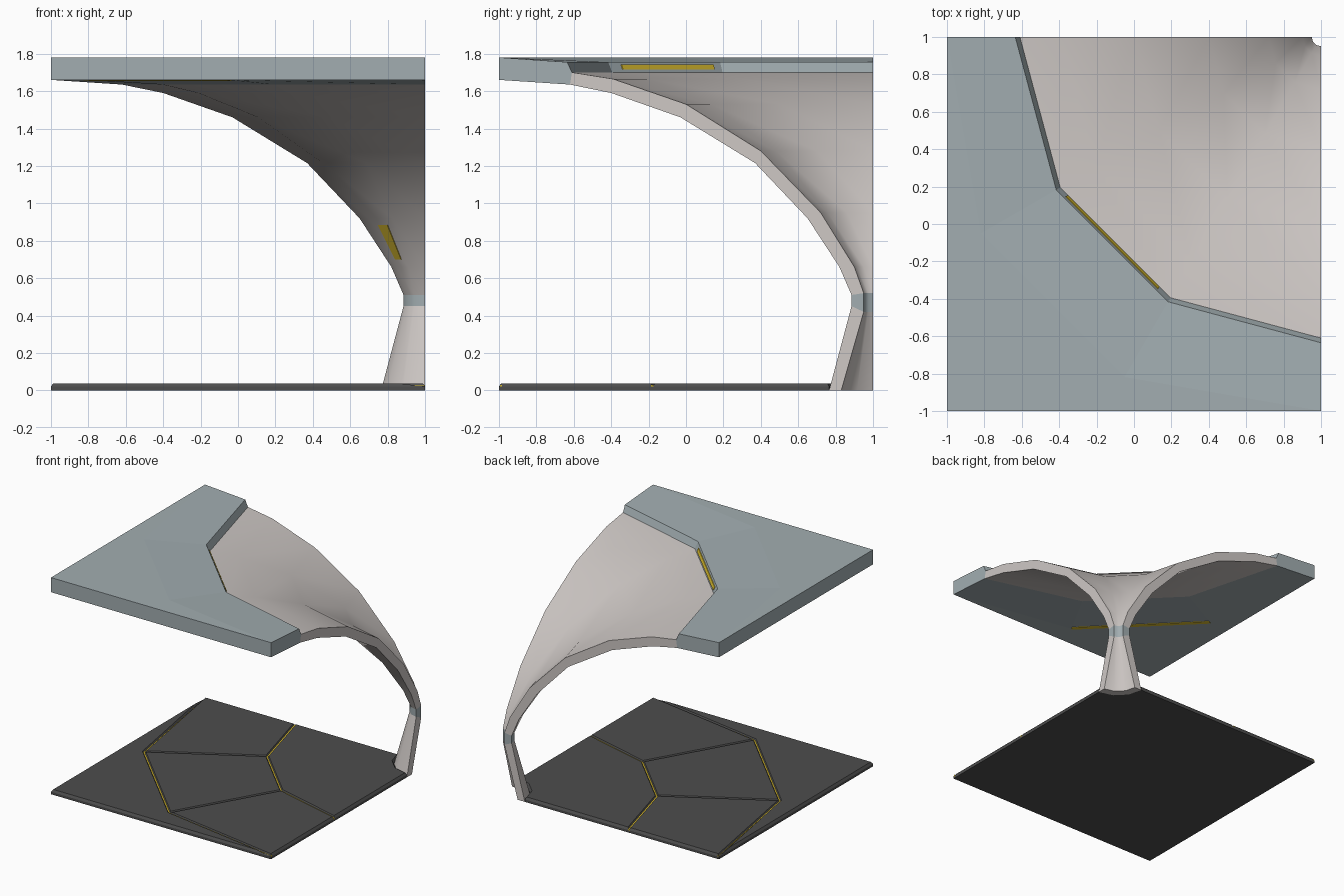
import bpy, bmesh
from math import cos, sin, radians
from mathutils import Vector

if "Cube" in bpy.data.objects:
    bpy.data.objects.remove(bpy.data.objects["Cube"])

# Everything is laid out on a 12-sided ring plan around the corner (1, 1)
DIRS = [Vector((cos(radians(a)), sin(radians(a)))) for a in (0, 30, 60, 90)]


def material(name, rgb):
    m = bpy.data.materials.new(name)
    m.diffuse_color = (*rgb, 1)
    m.use_nodes = True
    m.node_tree.nodes["Principled BSDF"].inputs["Base Color"].default_value = m.diffuse_color
    return m


PALE = material("pale_shell", (0.62, 0.58, 0.56))
BLUE = material("blue_grey", (0.36, 0.42, 0.44))
DARK = material("dark_floor", (0.075, 0.075, 0.075))
YELLOW = material("yellow_light", (0.72, 0.52, 0.03))


def ring(r, z, dirs=DIRS):
    # ring points, clamped to the square tile
    return [Vector((max(-1, 1 - r * d.x), max(-1, 1 - r * d.y), z)) for d in dirs]


def finish(name, bm, mat, smooth=False):
    bmesh.ops.remove_doubles(bm, verts=bm.verts, dist=1e-4)
    bmesh.ops.recalc_face_normals(bm, faces=bm.faces)
    me = bpy.data.meshes.new(name)
    bm.to_mesh(me)
    bm.free()
    me.materials.append(mat)
    ob = bpy.data.objects.new(name, me)
    bpy.context.collection.objects.link(ob)
    if smooth:
        bpy.ops.object.select_all(action='DESELECT')
        ob.select_set(True)
        bpy.context.view_layer.objects.active = ob
        bpy.ops.object.shade_smooth_by_angle(angle=radians(35))
    return ob


def sweep(name, profile, mat, dirs=DIRS, smooth=False):
    # closed (radius, z) profile swept over the ring directions, ends capped
    bm = bmesh.new()
    rows = [[bm.verts.new(p) for p in ring(r, z, dirs)] for r, z in profile]
    for a, b in zip(rows, rows[1:] + rows[:1]):
        for i in range(len(dirs) - 1):
            bm.faces.new((a[i], a[i + 1], b[i + 1], b[i]))
    bm.faces.new([row[0] for row in rows])
    bm.faces.new([row[-1] for row in rows])
    return finish(name, bm, mat, smooth)


def facet(u0, u1):
    # part of the middle facet
    return [DIRS[1].lerp(DIRS[2], u) for u in (u0, u1)]


# Trumpet-shaped vault, neck band and flared foot
under = [(1.62, 1.635), (1.40, 1.59), (1.03, 1.46), (0.63, 1.215),
         (0.35, 0.92), (0.18, 0.66), (0.115, 0.51)]
over = [(0.05, 0.52), (0.10, 0.66), (0.28, 0.95), (0.60, 1.28),
        (1.00, 1.53), (1.39, 1.665), (1.61, 1.70)]
sweep("vault_shell", under + over, PALE, smooth=True)
sweep("neck_band", [(0.115, 0.51), (0.115, 0.45), (0.05, 0.42), (0.05, 0.52)], BLUE, smooth=True)
sweep("column_foot", [(0.115, 0.45), (0.235, 0), (0.17, 0), (0.05, 0.42)], PALE, smooth=True)

# Ceiling slab, dipping slightly towards the vault
sweep("ceiling_slab", [(1.635, 1.755), (2.1, 1.78), (9, 1.78), (9, 1.66),
                       (2.1, 1.66), (1.62, 1.635), (1.61, 1.70)], BLUE)

# Light strips on the ceiling step, ceiling underside and column
sweep("step_light", [(1.626, 1.742), (1.615, 1.715), (1.610, 1.715), (1.621, 1.742)],
      YELLOW, facet(0.07, 0.90))
sweep("ceiling_light", [(2.11, 1.662), (2.11, 1.657), (2.07, 1.655), (2.07, 1.662)],
      YELLOW, facet(0, 1))
sweep("column_light", [(0.327, 0.885), (0.206, 0.70), (0.211, 0.70), (0.332, 0.885)],
      YELLOW, facet(0.28, 0.70))

# Floor: inset raised panels separated by grooves
Z = 0.02
a, b, c = (ring(r, Z) for r in (0.235, 1.18, 2.1))
panels = [a + b[::-1], c + [Vector((-1, -1, Z))]]
panels += [[b[i], b[i + 1], c[i + 1], c[i]] for i in range(3)]
bm = bmesh.new()
for pts in panels:
    f = bm.faces.new([bm.verts.new(p) for p in pts])
    f.normal_update()
    if f.normal.z < 0:
        f.normal_flip()
bmesh.ops.remove_doubles(bm, verts=bm.verts, dist=1e-4)
rim = [e for e in bm.edges if e.is_boundary]
bmesh.ops.inset_individual(bm, faces=bm.faces[:], thickness=0.012, depth=0.018,
                           use_even_offset=True)
rim = [e for e in bm.edges if e.is_boundary]
new = bmesh.ops.extrude_edge_only(bm, edges=rim)["geom"]
for v in new:
    if isinstance(v, bmesh.types.BMVert):
        v.co.z = 0
bmesh.ops.holes_fill(bm, edges=[e for e in bm.edges if e.is_boundary], sides=0)
finish("floor_slab", bm, DARK)

# Light lines lying in the ring-shaped floor grooves
for name, r in (("inner_floor_light", 1.18), ("outer_floor_light", 2.1)):
    w = 0.006
    dirs = DIRS if r < 2 else [DIRS[0] * 1.99 / r, DIRS[1], DIRS[2], DIRS[3] * 1.99 / r]
    sweep(name, [(r - w, Z - 0.005), (r + w, Z - 0.005), (r + w, Z + 0.008), (r - w, Z + 0.008)],
          YELLOW, dirs)
